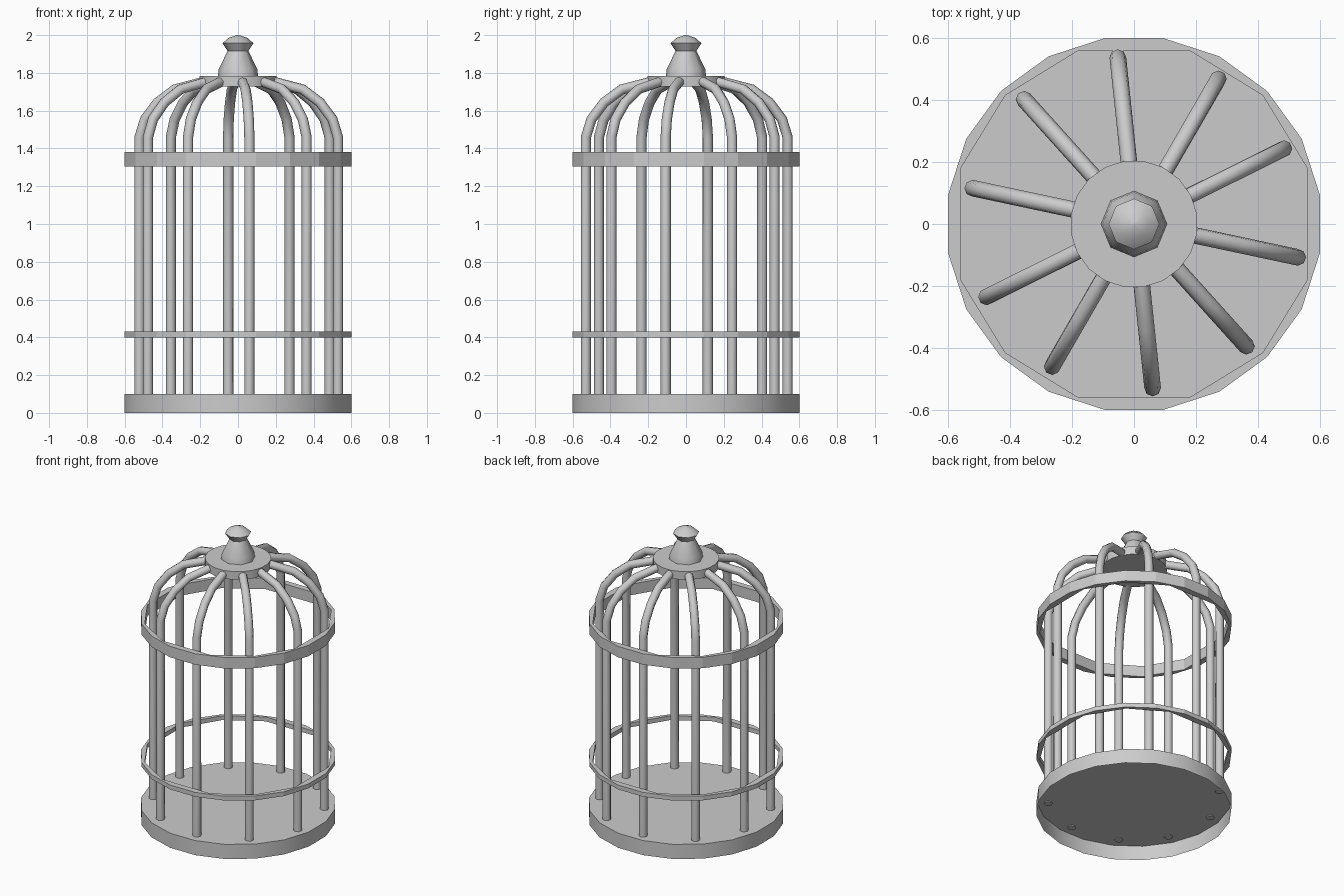
import bpy, bmesh
from math import sin, cos, radians

if "Cube" in bpy.data.objects:
    bpy.data.objects.remove(bpy.data.objects["Cube"])


def polar(r, a):
    return r * cos(radians(a)), r * sin(radians(a))


def add_mesh(name, bm, angle):
    bmesh.ops.recalc_face_normals(bm, faces=bm.faces)
    me = bpy.data.meshes.new(name)
    bm.to_mesh(me)
    bm.free()
    ob = bpy.data.objects.new(name, me)
    bpy.context.collection.objects.link(ob)
    select(ob)
    bpy.ops.object.shade_smooth_by_angle(angle=radians(angle))
    return ob


def select(ob):
    bpy.ops.object.select_all(action='DESELECT')
    ob.select_set(True)
    bpy.context.view_layer.objects.active = ob


def lathe(name, profile, n, phase=0, top=False, bottom=False, angle=35):
    bm = bmesh.new()
    loops = [[bm.verts.new((*polar(r, phase + 360 * k / n), z)) for k in range(n)]
             for r, z in profile]
    for a, b in zip(loops, loops[1:]):
        for k in range(n):
            j = (k + 1) % n
            bm.faces.new((a[k], a[j], b[j], b[k]))
    if bottom:
        bm.faces.new(loops[0][::-1])
    if top:
        bm.faces.new(loops[-1])
    return add_mesh(name, bm, angle)


def curve(name, dims, splines, cyclic, **settings):
    cu = bpy.data.curves.new(name, 'CURVE')
    cu.dimensions = dims
    for key, value in settings.items():
        setattr(cu, key, value)
    for pts in splines:
        sp = cu.splines.new('POLY')
        sp.points.add(len(pts) - 1)
        for p, co in zip(sp.points, pts):
            p.co = (*co, 1)
        sp.use_cyclic_u = cyclic
        sp.use_smooth = not cyclic
    ob = bpy.data.objects.new(name, cu)
    bpy.context.collection.objects.link(ob)
    return ob


def to_mesh(ob):
    select(ob)
    bpy.ops.object.convert(target='MESH')


# Base tray, open underneath
lathe("base_tray", [(0.608, 0), (0.608, 0.1)], 20, 9, top=True)

# Hoops: 20-sided outside, coarser inside
outer = [(*polar(0.608, 9 + 18 * k), 0) for k in range(20)]
inner = [(*polar(0.588, 90 * q + a), 0) for q in range(4) for a in (18, 45, 72)]
for name, z0, z1 in (("lower_hoop", 0.40, 0.43), ("upper_hoop", 1.305, 1.38)):
    hoop = curve(name, '2D', [outer, inner], True,
                 fill_mode='BOTH', extrude=(z1 - z0) / 2)
    hoop.location.z = (z0 + z1) / 2
    to_mesh(hoop)

# Bars bending in to the crown
path = [(0.537, 0.095), (0.537, 1.46), (0.507, 1.555), (0.44, 1.643),
        (0.345, 1.713), (0.18, 1.755)]
for side in (0, 180):
    for i, a in enumerate((26.5, 60, 96, 132, 168)):
        pts = []
        for r, z in path:
            x, y = polar(r, a + side)
            pts.append((x + 0.004, y + 0.004, z))
        bar = curve(f"bar_{i + 1 + side // 36}", '3D', [pts], False,
                    bevel_depth=0.027, bevel_resolution=2, use_fill_caps=True)
        to_mesh(bar)

# Crown disc and finial
lathe("crown_disc", [(0.206, 1.727), (0.206, 1.783)], 20, 9, top=True, bottom=True)
lathe("finial", [(0.107, 1.78), (0.102, 1.82), (0.055, 1.917), (0.082, 1.957),
                 (0.05, 1.985), (0.005, 2.0)], 8, top=True, angle=50)
